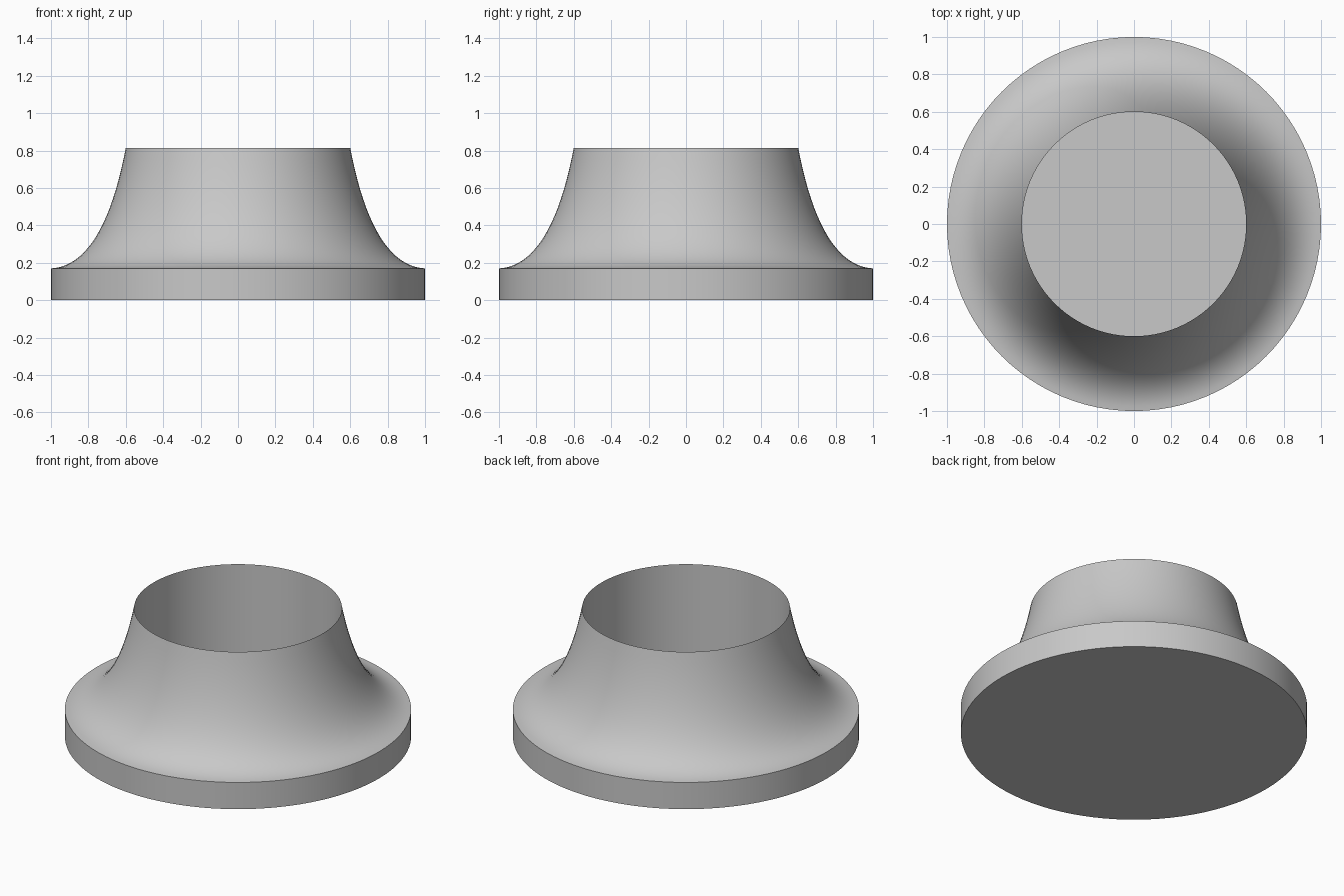
import bpy
import bmesh
import math
from mathutils import Vector

cube = bpy.data.objects.get("Cube")
if cube:
    bpy.data.objects.remove(cube, do_unlink=True)

SIDES = 96
FLARE_STEPS = 20
BASE_TOP = 0.17

grey = bpy.data.materials.new("light grey")
grey.use_nodes = True
colour = (0.58, 0.58, 0.58, 1)
grey.diffuse_color = colour
grey.node_tree.nodes["Principled BSDF"].inputs["Base Color"].default_value = colour


def lathe(name, profile):
    """Revolve an (r, z) profile about z; both ends are closed with flat caps."""
    bm = bmesh.new()
    rings = []
    for r, z in profile:
        rings.append([bm.verts.new((r * math.cos(a), r * math.sin(a), z))
                      for a in (math.tau * i / SIDES for i in range(SIDES))])
    for low, high in zip(rings, rings[1:]):
        for i in range(SIDES):
            j = (i + 1) % SIDES
            bm.faces.new((low[i], low[j], high[j], high[i]))
    bm.faces.new(list(reversed(rings[0])))
    bm.faces.new(rings[-1])
    bmesh.ops.recalc_face_normals(bm, faces=bm.faces)
    mesh = bpy.data.meshes.new(name)
    bm.to_mesh(mesh)
    bm.free()
    mesh.materials.append(grey)
    obj = bpy.data.objects.new(name, mesh)
    bpy.context.collection.objects.link(obj)
    bpy.ops.object.select_all(action="DESELECT")
    obj.select_set(True)
    bpy.context.view_layer.objects.active = obj
    bpy.ops.object.shade_smooth_by_angle(angle=math.radians(30))
    return obj


# Concave flare from the flange edge up to the knife-edge rim
foot, bend, rim = Vector((1, BASE_TOP)), Vector((0.72, 0.185)), Vector((0.6, 0.815))
flare = []
for step in range(FLARE_STEPS + 1):
    t = step / FLARE_STEPS
    flare.append(tuple(foot * (1 - t) ** 2 + bend * 2 * t * (1 - t) + rim * t * t))

# Solid flange, flare, then a straight bore down to the flange floor
lathe("flanged_collar", [(1, 0)] + flare + [(0.6, BASE_TOP)])
